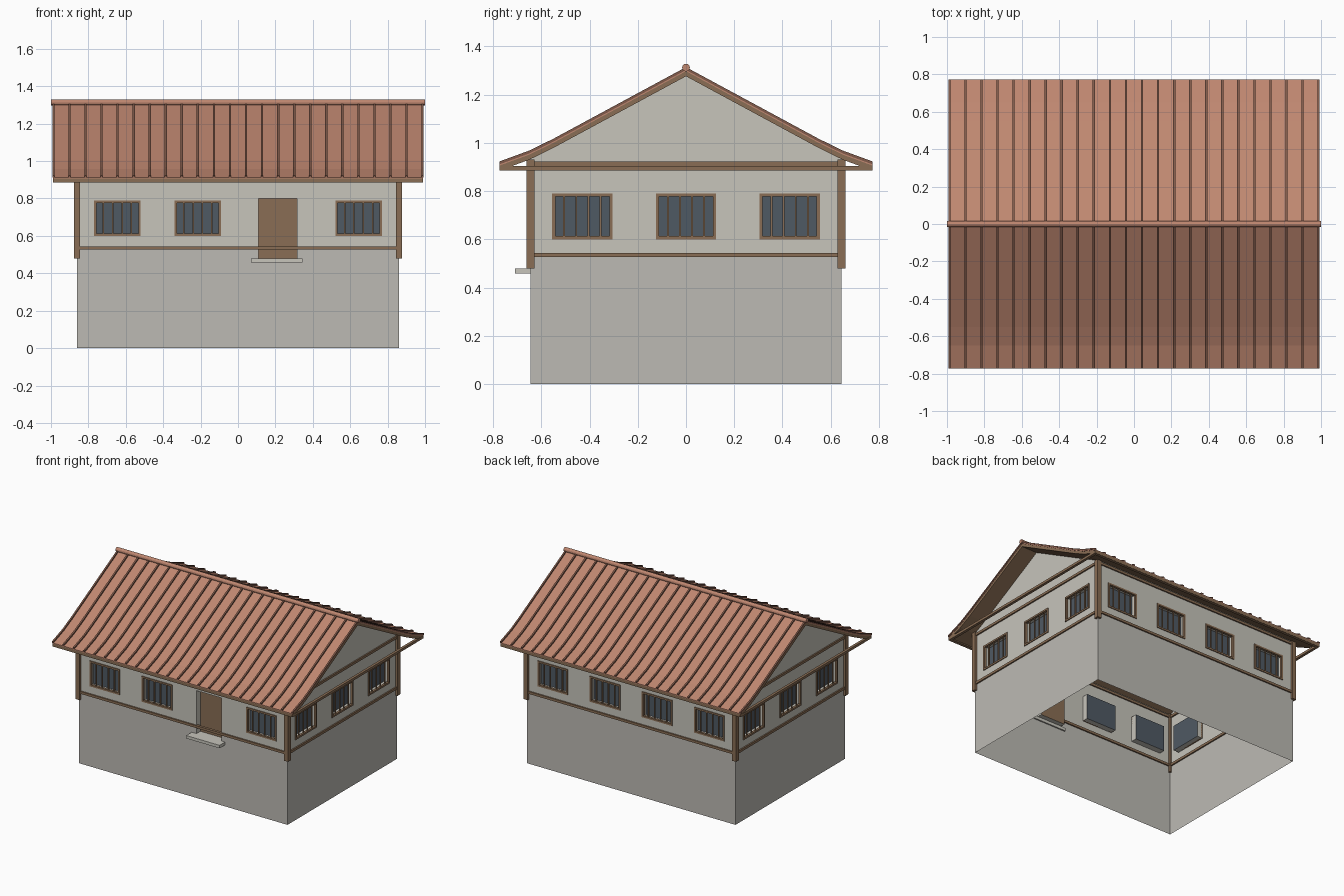
import bpy, bmesh, math
from mathutils import Matrix, Vector

if "Cube" in bpy.data.objects:
    bpy.data.objects.remove(bpy.data.objects["Cube"])


def srgb(r, g, b):
    return tuple(((c + 0.055) / 1.055) ** 2.4 for c in (r, g, b)) + (1,)


def material(name, *rgb):
    m = bpy.data.materials.new(name)
    m.diffuse_color = srgb(*rgb)
    m.use_nodes = True
    m.node_tree.nodes["Principled BSDF"].inputs["Base Color"].default_value = m.diffuse_color
    return m


PLASTER = material("plaster", 0.78, 0.77, 0.735)
BASE = material("base_concrete", 0.74, 0.73, 0.705)
WOOD = material("brown_wood", 0.54, 0.43, 0.33)
GLASS = material("window_glass", 0.31, 0.35, 0.39)
TILE = material("roof_tile", 0.75, 0.53, 0.44)
RIB = material("dark_tile", 0.50, 0.35, 0.29)

HX, HY = 0.86, 0.645          # half size of the walls
WALL_TOP, BAND, APEX = 0.935, 0.535, 1.28
RECESS = 0.045
W, Z0, Z1 = 0.25, 0.60, 0.79  # window opening
DOOR = (0.11, 0.315, 0.48, 0.80)


def finish(name, bm, mats, rot=0):
    bm.transform(Matrix.Rotation(rot, 4, 'Z'))
    me = bpy.data.meshes.new(name)
    bm.to_mesh(me)
    bm.free()
    for m in mats:
        me.materials.append(m)
    ob = bpy.data.objects.new(name, me)
    bpy.context.collection.objects.link(ob)
    return ob


def boxes(name, ranges, mat, rot=0):
    """One object of boxes, each given as x0, x1, y0, y1, z0, z1."""
    bm = bmesh.new()
    for x0, x1, y0, y1, z0, z1 in ranges:
        m = Matrix.Translation(((x0 + x1) / 2, (y0 + y1) / 2, (z0 + z1) / 2)) \
            @ Matrix.Diagonal((x1 - x0, y1 - y0, z1 - z0, 1))
        bmesh.ops.create_cube(bm, size=1, matrix=m)
    return finish(name, bm, [mat], rot)


def wall(name, half, dist, holes, rot, gable=False):
    """Sheet wall facing -y with recessed openings, turned about z."""
    bm = bmesh.new()

    def quad(pts, mi):
        f = bm.faces.new([bm.verts.new(p) for p in pts])
        f.material_index = mi

    xs = sorted({-half, half} | {v for h in holes for v in h[:2]})
    zs = sorted({0, BAND, WALL_TOP} | {v for h in holes for v in h[2:4]})
    for a, b in zip(xs, xs[1:]):
        for c, d in zip(zs, zs[1:]):
            mx, mz = (a + b) / 2, (c + d) / 2
            if not any(h[0] < mx < h[1] and h[2] < mz < h[3] for h in holes):
                quad([(a, -dist, c), (b, -dist, c), (b, -dist, d), (a, -dist, d)],
                     0 if mz > BAND else 1)
    for a, b, c, d, mi in holes:
        o = [(a, c), (b, c), (b, d), (a, d)]
        y = -dist + RECESS
        quad([(x, y, z) for x, z in o], mi)
        for (x, z), (u, v) in zip(o, o[1:] + o[:1]):
            quad([(x, -dist, z), (u, -dist, v), (u, y, v), (x, y, z)], 0)
    if gable:
        quad([(-half, -dist, WALL_TOP), (half, -dist, WALL_TOP), (0, -dist, APEX)], 0)
    bmesh.ops.remove_doubles(bm, verts=bm.verts, dist=1e-5)
    finish(name, bm, [PLASTER, BASE, GLASS, WOOD], rot)


def side(label, half, dist, centres, rot, door=False, gable=False):
    holes = [(c - W / 2, c + W / 2, Z0, Z1, 2) for c in centres]
    if door:
        holes.append(DOOR + (3,))
    wall(label + "_wall", half, dist, holes, rot, gable)
    # window frames and bars
    t, frames, bars = 0.013, [], []
    y0, y1 = -dist - 0.006, -dist + 0.012
    for c in centres:
        a, b = c - W / 2, c + W / 2
        frames += [(a, a + t, y0, y1, Z0, Z1), (b - t, b, y0, y1, Z0, Z1),
                   (a + t, b - t, y0, y1, Z0, Z0 + t), (a + t, b - t, y0, y1, Z1 - t, Z1)]
        for i in range(1, 5):
            x = a + W * i / 5
            bars.append((x - 0.004, x + 0.004, -dist, -dist + 0.008, Z0 + t, Z1 - t))
    boxes(label + "_window_frames", frames, WOOD, rot)
    boxes(label + "_window_bars", bars, WOOD, rot)
    # horizontal timber bands
    e = half - 0.016
    boxes(label + "_timber_bands",
          [(-e, e, -dist - 0.01, -dist + 0.01, z, z + 0.018) for z in (0.526, 0.904)], WOOD, rot)


long_row = [-0.645, -0.215, 0.215, 0.645]
short_row = [-0.43, 0, 0.43]
side("front", HX, HY, [-0.645, -0.215, 0.645], 0, door=True)
side("back", HX, HY, long_row, math.pi)
side("right", HY, HX, short_row, math.pi / 2, gable=True)
side("left", HY, HX, short_row, -math.pi / 2, gable=True)

# corner posts and door step
p = 0.0165
boxes("corner_posts", [(sx * HX - p, sx * HX + p, sy * HY - p, sy * HY + p, 0.48, 0.93)
                       for sx in (-1, 1) for sy in (-1, 1)], WOOD)
boxes("door_step", [(0.07, 0.345, -0.71, -HY + 0.01, 0.458, 0.48)], PLASTER)

# timber frame around the eaves
frame = []
for s in (-1, 1):
    frame.append((-0.99, 0.99, s * 0.76 - 0.01, s * 0.76 + 0.01, 0.885, 0.905))
    frame.append((s * 0.98 - 0.01, s * 0.98 + 0.01, -0.75, 0.75, 0.885, 0.903))
boxes("eave_frame", frame, WOOD)

# roof profile from ridge to eave, with a flared foot
PROFILE = [(0, 1.303), (0.55, 1.006), (0.65, 0.957), (0.773, 0.912)]


def prism(bm, outline, x0, x1):
    f = bm.faces.new([bm.verts.new((x0, y, z)) for y, z in outline])
    r = bmesh.ops.extrude_face_region(bm, geom=[f])
    vs = [v for v in r['geom'] if isinstance(v, bmesh.types.BMVert)]
    bmesh.ops.translate(bm, verts=vs, vec=Vector((x1 - x0, 0, 0)))


def layer(name, top, bottom, spans, mat):
    """Extrude strips between two heights above the roof profile."""
    bm = bmesh.new()
    full = [(-y, z) for y, z in reversed(PROFILE[1:])] + PROFILE
    outline = [(y, z + top) for y, z in full] + [(y, z + bottom) for y, z in reversed(full)]
    for x0, x1 in spans:
        prism(bm, outline, x0, x1)
    bmesh.ops.recalc_face_normals(bm, faces=bm.faces)
    finish(name, bm, [mat])


layer("roof_deck", -0.006, -0.027, [(-0.988, 0.988)], WOOD)
layer("roof_tiles", 0, -0.006, [(-0.99, 0.99)], TILE)
centres = [-0.987 + 1.974 * i / 23 for i in range(24)]
layer("tile_ribs", 0.011, -0.001, [(x - 0.006, x + 0.006) for x in centres], RIB)

# ridge roll
bm = bmesh.new()
bmesh.ops.create_cone(bm, cap_ends=True, segments=12, radius1=0.016, radius2=0.016, depth=2.0,
                      matrix=Matrix.Translation((0, 0, 1.312)) @ Matrix.Rotation(math.pi / 2, 4, 'Y'))
finish("ridge_roll", bm, [TILE])
